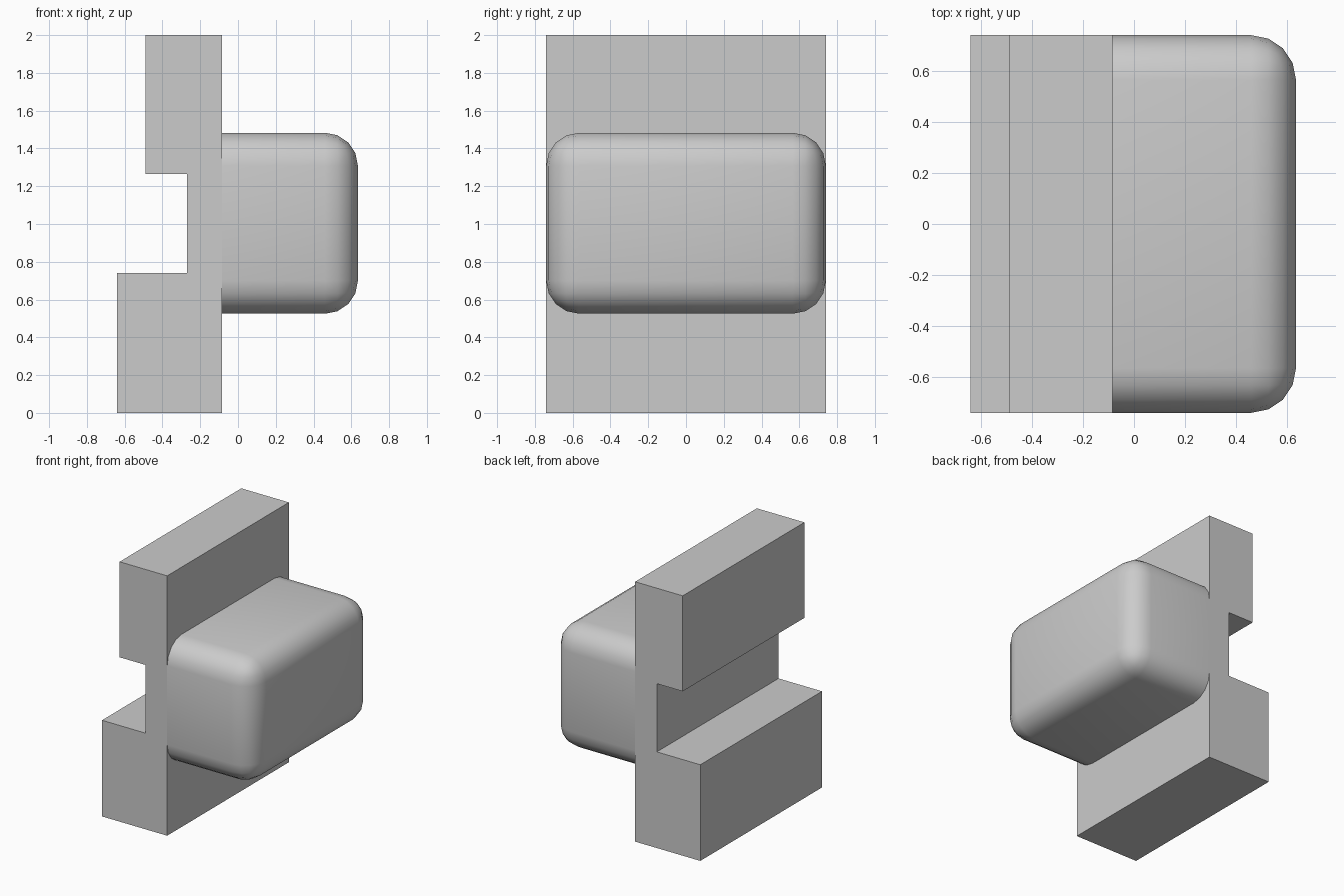
import bpy
import bmesh

cube = bpy.data.objects.get("Cube")
if cube:
    bpy.data.objects.remove(cube, do_unlink=True)

HALF_DEPTH = 0.74
BACK_X = -0.085   # plane where the rounded block meets the bracket

grey = bpy.data.materials.new("plain grey")
grey.use_nodes = True
colour = (0.6, 0.6, 0.6, 1)
grey.diffuse_color = colour
grey.node_tree.nodes["Principled BSDF"].inputs["Base Color"].default_value = colour


def extrude_profile(name, profile):
    """Extrude an x-z outline along y, centred on y = 0."""
    bm = bmesh.new()
    face = bm.faces.new([bm.verts.new((x, -HALF_DEPTH, z)) for x, z in profile])
    result = bmesh.ops.extrude_face_region(bm, geom=[face])
    moved = [v for v in result["geom"] if isinstance(v, bmesh.types.BMVert)]
    bmesh.ops.translate(bm, verts=moved, vec=(0, 2 * HALF_DEPTH, 0))
    bmesh.ops.recalc_face_normals(bm, faces=bm.faces)
    return finish(name, bm)


def finish(name, bm):
    mesh = bpy.data.meshes.new(name)
    bm.to_mesh(mesh)
    bm.free()
    mesh.materials.append(grey)
    obj = bpy.data.objects.new(name, mesh)
    bpy.context.collection.objects.link(obj)
    return obj


# Channelled bracket: deeper lower lip, shallower upper lip, slot between
extrude_profile("slotted_bracket", [
    (-0.64, 0), (BACK_X, 0), (BACK_X, 2), (-0.49, 2),
    (-0.49, 1.265), (-0.27, 1.265), (-0.27, 0.74), (-0.64, 0.74)])

# Block with every edge rounded except those against the bracket
block = extrude_profile("rounded_block", [
    (BACK_X, 0.525), (0.635, 0.525), (0.635, 1.483), (BACK_X, 1.483)])
bm = bmesh.new()
bm.from_mesh(block.data)
edges = [e for e in bm.edges if max(v.co.x for v in e.verts) > 0]
bmesh.ops.bevel(bm, geom=edges, offset=0.175, offset_type='OFFSET',
                segments=4, profile=0.5, affect='EDGES')
# The hidden joint face is open against the bracket
joint = [f for f in bm.faces if all(v.co.x < BACK_X + 0.001 for v in f.verts)]
bmesh.ops.delete(bm, geom=joint, context='FACES')
bm.to_mesh(block.data)
bm.free()

bpy.ops.object.select_all(action='DESELECT')
block.select_set(True)
bpy.context.view_layer.objects.active = block
bpy.ops.object.shade_smooth_by_angle(angle=0.7)
